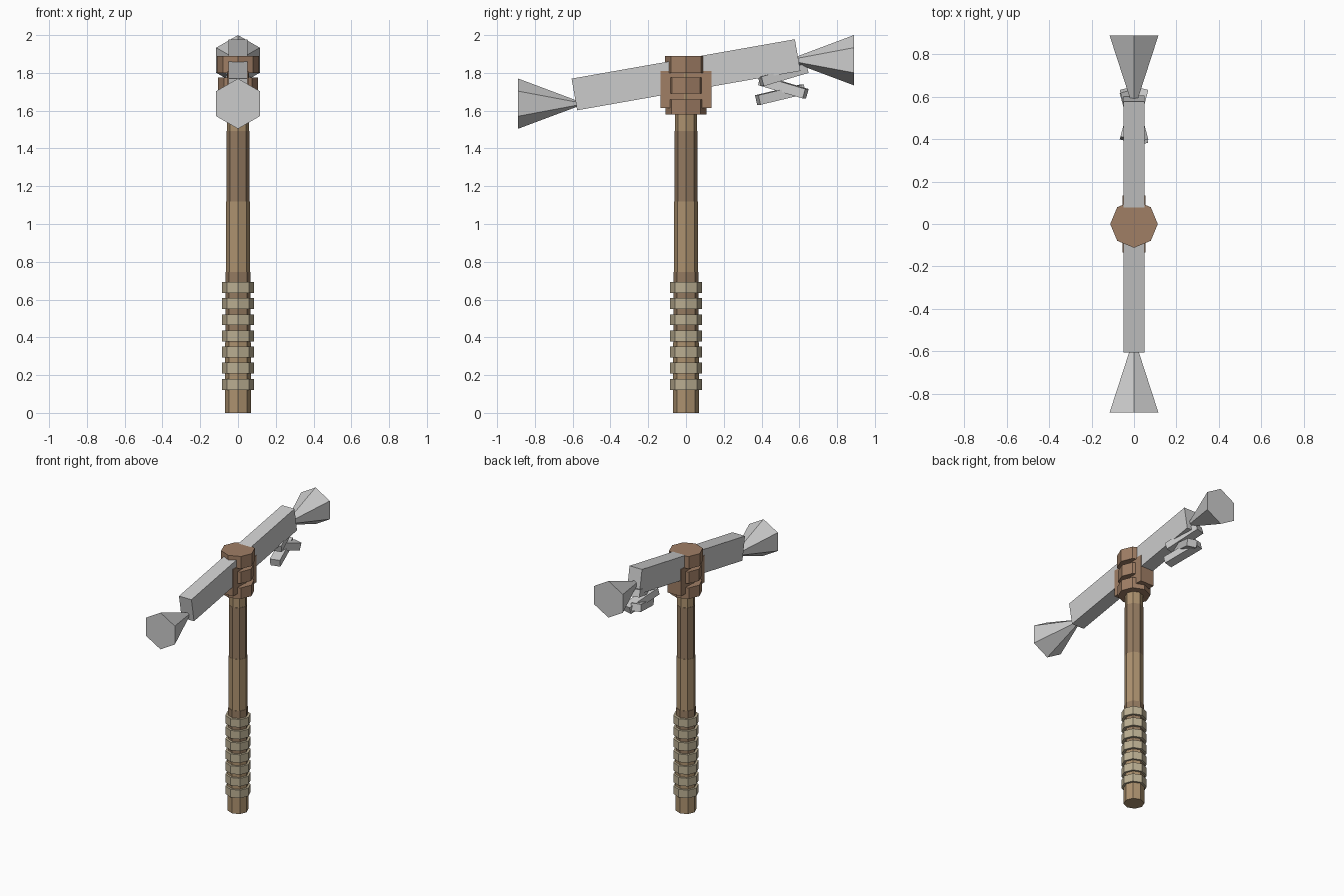
import bpy
from math import radians, pi

if "Cube" in bpy.data.objects:
    bpy.data.objects.remove(bpy.data.objects["Cube"])


def material(name, rgb):
    m = bpy.data.materials.new(name)
    m.diffuse_color = (*rgb, 1)
    m.use_nodes = True
    m.node_tree.nodes["Principled BSDF"].inputs["Base Color"].default_value = m.diffuse_color
    return m


LIGHT = material("light_wood", (0.42, 0.29, 0.16))
DARK = material("dark_wood", (0.30, 0.20, 0.12))
WRAP = material("grip_wrap", (0.50, 0.43, 0.29))
BINDING = material("binding", (0.35, 0.21, 0.13))


def prism(name, z0, z1, r0, r1, mat):
    # octagonal section with corners on the axes
    bpy.ops.mesh.primitive_cone_add(vertices=8, radius1=r0, radius2=r1,
                                    depth=z1 - z0, location=(0, 0, (z0 + z1) / 2))
    ob = bpy.context.object
    ob.name = name
    ob.data.materials.append(mat)
    return ob


def box(name, size, loc, rot=(0, 0, 0), mat=None):
    bpy.ops.mesh.primitive_cube_add(size=1, location=loc,
                                    rotation=[radians(a) for a in rot])
    ob = bpy.context.object
    ob.name = name
    ob.scale = size
    bpy.ops.object.transform_apply(location=False, rotation=False, scale=True)
    if mat:
        ob.data.materials.append(mat)
    return ob


# handle: five slightly thinner sections in alternating wood tones
STEP = 0.373
for i in range(5):
    r = 0.069 - 0.0025 * i
    prism(f"handle_section_{i + 1}", i * STEP, (i + 1) * STEP, r, r,
          DARK if i % 2 else LIGHT)

# grip wraps
for i in range(7):
    z = 0.122 + 0.0855 * i
    prism(f"grip_wrap_{i + 1}", z, z + 0.058, 0.084, 0.084, WRAP)

# binding around the head: three bands and a block
for i, (z0, z1, r) in enumerate([(1.58, 1.66, 0.108), (1.69, 1.775, 0.105),
                                 (1.80, 1.89, 0.112)]):
    prism(f"head_band_{i + 1}", z0, z1, r, r, BINDING)
box("head_block", (0.11, 0.27, 0.195), (0, 0, 1.7125), mat=BINDING)

# tilted head beam
box("head_beam", (0.10, 1.2, 0.17), (0, 0, 1.79), (10, 0, 0))

# flared hexagonal ends, wide side outwards
for name, side, z in (("front_flare", -1, 1.637), ("back_flare", 1, 1.867)):
    bpy.ops.mesh.primitive_cone_add(vertices=6, radius1=0.133, radius2=0,
                                    depth=0.355, location=(0, side * 0.7115, z),
                                    rotation=(side * pi / 2, 0, 0))
    bpy.context.object.name = name

# crossed planks hanging under the back of the beam
for i, (y, z, pitch, yaw) in enumerate([(0.515, 1.79, 16, 15),
                                        (0.515, 1.725, -16, -15),
                                        (0.50, 1.685, 13, 15)]):
    box(f"hanging_plank_{i + 1}", (0.07, 0.255, 0.052), (0, y, z), (pitch, 0, yaw))
